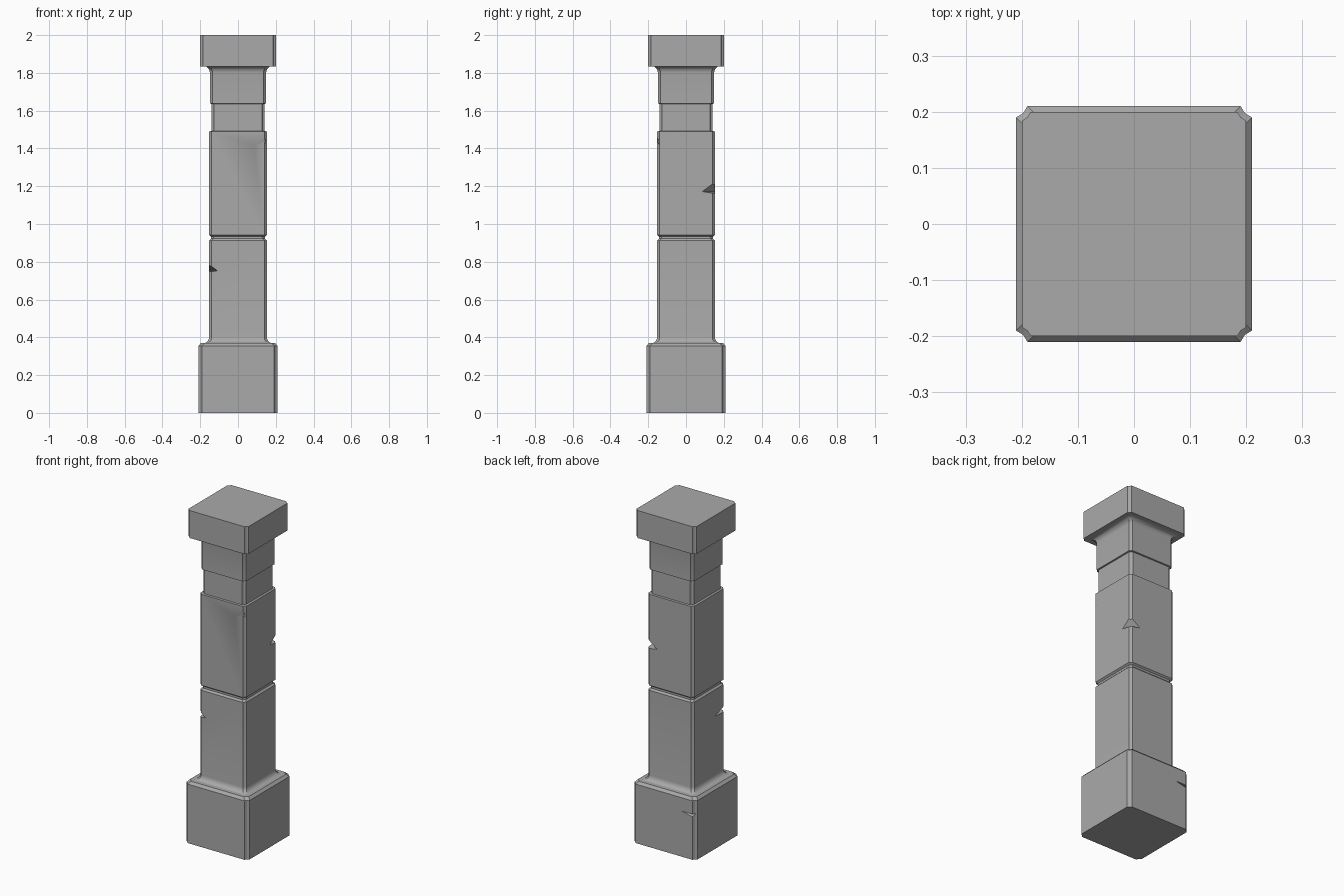
import bpy, bmesh, math
from mathutils import Vector

cube = bpy.data.objects.get("Cube")
if cube:
    bpy.data.objects.remove(cube, do_unlink=True)

stone = bpy.data.materials.new("grey stone")
stone.use_nodes = True
GREY = (0.4, 0.4, 0.4, 1)
stone.diffuse_color = GREY
stone.node_tree.nodes["Principled BSDF"].inputs["Base Color"].default_value = GREY


def make_object(name, bm):
    bmesh.ops.recalc_face_normals(bm, faces=bm.faces)
    mesh = bpy.data.meshes.new(name)
    bm.to_mesh(mesh)
    bm.free()
    mesh.materials.append(stone)
    obj = bpy.data.objects.new(name, mesh)
    bpy.context.collection.objects.link(obj)
    return obj


def corner_ring(half, cut):
    """Square outline whose corners are cut with a slight hollow."""
    dent = half - cut * 0.62
    corner = [(half, half - cut), (dent, dent), (half - cut, half)]
    ring = []
    for _ in range(4):
        ring += corner
        corner = [(-y, x) for x, y in corner]
    return ring


def block(name, profile, cut):
    """Stack corner-cut squares along a (half width, height) profile."""
    bm = bmesh.new()
    rings = [[bm.verts.new((x, y, z)) for x, y in corner_ring(half, cut)]
             for half, z in profile]
    for low, high in zip(rings, rings[1:]):
        for i in range(len(low)):
            j = (i + 1) % len(low)
            bm.faces.new((low[i], low[j], high[j], high[i]))
    bm.faces.new(rings[0][::-1])
    bm.faces.new(rings[-1])
    return make_object(name, bm)


def chip(obj, sx, sy, half, reach_x, reach_y, tip, top, bottom):
    """Cut a wedge from one vertical corner; reaches run along each side."""
    out = half + 0.004
    points = [(out - reach_x, out, tip), (out, out - reach_y, tip),
              (out, out, top), (out, out, bottom)]
    bm = bmesh.new()
    v = [bm.verts.new((x * sx, y * sy, z)) for x, y, z in points]
    for skip in range(4):
        bm.faces.new([p for i, p in enumerate(v) if i != skip])
    cutter = make_object("chip_cutter", bm)
    cutter.hide_render = True
    mod = obj.modifiers.new("chip", 'BOOLEAN')
    mod.operation = 'DIFFERENCE'
    mod.solver = 'EXACT'
    mod.object = cutter
    bpy.context.view_layer.objects.active = obj
    bpy.ops.object.modifier_apply(modifier=mod.name)
    bpy.data.objects.remove(cutter, do_unlink=True)


def fillet(half, flare, z, rise, steps=5):
    """Concave quarter curve from the flared edge at z into the shaft."""
    angles = [math.pi / 2 * i / steps for i in range(steps + 1)]
    return [(half + flare * (1 - math.sin(a)), z + rise * (1 - math.cos(a)))
            for a in angles]


# Plinth with a bevelled top edge
base = block("base", [(0.21, 0), (0.21, 0.355), (0.196, 0.37)], 0.02)

# Shaft: curved foot, middle groove, recessed neck band and curved head
profile = fillet(0.153, 0.03, 0.368, 0.034)
profile += [(0.153, 0.912), (0.143, 0.922), (0.143, 0.934), (0.153, 0.942),
            (0.153, 1.49), (0.141, 1.492), (0.141, 1.636), (0.149, 1.638)]
profile += fillet(0.149, 0.035, 1.837, -0.035)[::-1]
shaft = block("shaft", profile, 0.014)

# Cap block
cap = block("cap", [(0.2, 1.835), (0.2, 2.0)], 0.016)

# Chipped corners
chip(shaft, 1, -1, 0.153, 0.09, 0.022, 1.415, 1.485, 1.45)
chip(shaft, 1, 1, 0.153, 0.075, 0.075, 1.172, 1.228, 1.16)
chip(shaft, -1, -1, 0.153, 0.05, 0.11, 0.753, 0.79, 0.745)
chip(base, -1, 1, 0.21, 0.12, 0.022, 0.275, 0.275, 0.25)

for part in (base, shaft, cap):
    bpy.ops.object.select_all(action='DESELECT')
    part.select_set(True)
    bpy.context.view_layer.objects.active = part
    bpy.ops.object.shade_smooth_by_angle(angle=math.radians(25))
